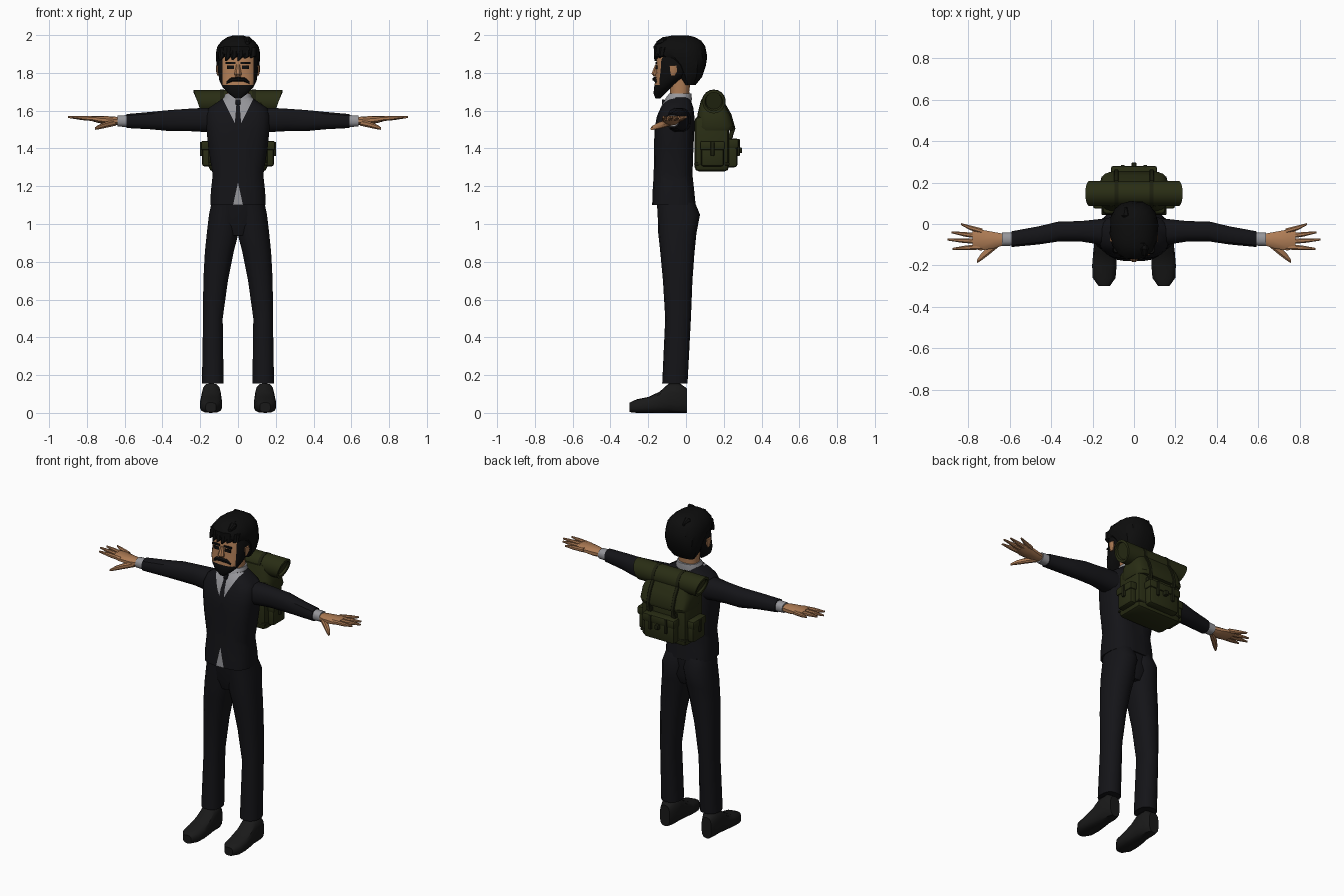
import bpy, bmesh, math, random
from mathutils import Vector

random.seed(4)
cube = bpy.data.objects.get("Cube")
if cube:
    bpy.data.objects.remove(cube, do_unlink=True)


def material(name, *rgb):
    m = bpy.data.materials.new(name)
    m.use_nodes = True
    m.diffuse_color = (*rgb, 1)
    m.node_tree.nodes["Principled BSDF"].inputs["Base Color"].default_value = (*rgb, 1)
    return m


SUIT = material("suit_black", .007, .007, .009)
HAIR = material("hair_black", .004, .004, .004)
SHOE = material("shoe_black", .01, .01, .01)
SKIN = material("skin", .42, .2, .09)
SHIRT = material("shirt_grey", .3, .3, .32)
OLIVE = material("canvas_olive", .022, .026, .007)
STRAP = material("strap_olive", .013, .015, .005)
made = []


def finish(bm, name, mats, mirror=False):
    bmesh.ops.recalc_face_normals(bm, faces=bm.faces)
    mesh = bpy.data.meshes.new(name)
    bm.to_mesh(mesh)
    bm.free()
    for m in mats:
        mesh.materials.append(m)
    ob = bpy.data.objects.new(name, mesh)
    bpy.context.collection.objects.link(ob)
    if mirror:
        ob.modifiers.new("Mirror", "MIRROR").use_mirror_merge = False
    made.append(ob)
    return ob


def loft_mesh(axis, sections, n=16, power=2.4, ripple=0):
    """Sections are (position, low a, high a, low b, high b) along the axis."""
    bm = bmesh.new()
    rings = []
    for t, a0, a1, b0, b1 in sections:
        ring = []
        for k in range(n):
            ang = 2 * math.pi * (k + .5) / n
            c, s = math.cos(ang), math.sin(ang)
            f = 1 + ripple * (-1) ** k
            a = (a0 + a1) / 2 + f * (a1 - a0) / 2 * math.copysign(abs(c) ** (2 / power), c)
            b = (b0 + b1) / 2 + f * (b1 - b0) / 2 * math.copysign(abs(s) ** (2 / power), s)
            co = {"x": (t, a, b), "y": (a, t, b), "z": (a, b, t)}[axis]
            ring.append(bm.verts.new(co))
        rings.append(ring)
    for r, q in zip(rings, rings[1:]):
        for k in range(n):
            j = (k + 1) % n
            bm.faces.new((r[k], r[j], q[j], q[k]))
    bm.faces.new(rings[0])
    bm.faces.new(rings[-1])
    bmesh.ops.recalc_face_normals(bm, faces=bm.faces)
    return bm


def loft(name, axis, sections, mat, mirror=False, **kw):
    return finish(loft_mesh(axis, sections, **kw), name, [mat], mirror)


def centred(rows):
    return [(z, -w, w, f, b) for z, w, f, b in rows]


def box(name, x, y, z, mat, bevel=.01, mirror=False):
    bm = bmesh.new()
    bmesh.ops.create_cube(bm, size=1)
    for v in bm.verts:
        v.co = [(lo + hi) / 2 + c * (hi - lo) for c, (lo, hi) in zip(v.co, (x, y, z))]
    if bevel:
        bmesh.ops.bevel(bm, geom=bm.edges[:], offset=bevel, segments=2, profile=.5, affect="EDGES")
    return finish(bm, name, [mat], mirror)


def cut(bm, point, normal):
    bmesh.ops.bisect_plane(bm, geom=bm.verts[:] + bm.edges[:] + bm.faces[:],
                           plane_co=point, plane_no=Vector(normal).normalized())


# Jacket, with shirt opening and tie cut into its front
torso = loft_mesh("z", centred([
    (1.1, .148, -.18, .052), (1.17, .145, -.178, .045), (1.26, .135, -.172, .035),
    (1.4, .158, -.17, .04), (1.5, .168, -.168, .045), (1.57, .172, -.155, .045),
    (1.615, .155, -.135, .04), (1.645, .11, -.12, .03), (1.67, .075, -.1, .02)]), n=20, power=3)
openings = [(1.5, .5), (1.22, -.22), (1.74, -.08)]
for apex, slope in openings:
    for side in (1, -1):
        cut(torso, (0, 0, apex), (side, 0, -slope))
for f in torso.faces:
    c = f.calc_center_median()
    vee, hem, tie = [abs(c.x) < slope * (c.z - apex) for apex, slope in openings]
    if f.normal.y < -.1 and (hem or (vee and not tie)):
        f.material_index = 1
finish(torso, "jacket", [SUIT, SHIRT])
box("tie_knot", (-.014, .014), (-.128, -.112), (1.63, 1.66), SUIT, .004)
loft("shirt_collar", "z", centred([(1.63, .085, -.115, .03), (1.665, .078, -.11, .032),
                                   (1.69, .068, -.09, .03)]), SHIRT)
loft("neck", "z", centred([(1.62, .066, -.09, .022), (1.7, .06, -.085, .018),
                           (1.8, .065, -.09, .03)]), SKIN)

# Sleeves, cuffs and hands
loft("sleeve", "x", [(.1, -.1, .03, 1.48, 1.61), (.17, -.1, .025, 1.485, 1.617),
                     (.26, -.085, .015, 1.49, 1.612), (.36, -.085, .014, 1.49, 1.605),
                     (.46, -.1, -.01, 1.5, 1.595), (.59, -.112, -.034, 1.507, 1.583)],
     SUIT, True, n=12)
loft("cuff", "x", [(.57, -.105, -.04, 1.512, 1.578), (.637, -.107, -.04, 1.515, 1.575)],
     SHIRT, True, n=12)
loft("palm", "x", [(.62, -.1, -.048, 1.525, 1.565), (.67, -.118, -.038, 1.522, 1.57),
                   (.74, -.13, -.025, 1.535, 1.572), (.78, -.118, -.03, 1.547, 1.572)],
     SKIN, True, n=10)
fingers = [("little_finger", -.035, .835, .0), ("ring_finger", -.06, .88, -.04),
           ("middle_finger", -.085, .9, -.075), ("index_finger", -.11, .875, -.12)]
for name, root, tip_x, tip_y in fingers:
    mid = (root + tip_y) / 2
    loft(name, "x", [(.73, root - .014, root + .014, 1.541, 1.569),
                     ((.75 + tip_x) / 2, mid - .012, mid + .012, 1.549, 1.573),
                     (tip_x, tip_y - .005, tip_y + .005, 1.561, 1.571)], SKIN, True, n=8)
loft("thumb", "x", [(.645, -.105, -.07, 1.52, 1.555), (.7, -.15, -.105, 1.508, 1.542),
                    (.74, -.18, -.145, 1.5, 1.525), (.757, -.188, -.172, 1.498, 1.512)],
     SKIN, True, n=8)

# Trousers and shoes
loft("trouser_leg", "z", [(.155, .075, .192, -.126, .008), (.5, .08, .186, -.11, .026),
                          (.7, .052, .185, -.122, .034), (.85, .022, .177, -.136, .045),
                          (.95, -.004, .167, -.147, .055), (1.05, -.01, .155, -.15, .074),
                          (1.12, -.01, .14, -.155, .045)], SUIT, True, n=14)
loft("trouser_seat", "z", centred([(.94, .06, -.13, .03), (1.0, .13, -.146, .052),
                                   (1.12, .138, -.157, .045)]), SUIT)
loft("shoe", "y", [(.004, .11, .178, .0, .13), (-.03, .092, .19, .0, .155),
                   (-.09, .09, .192, .0, .157), (-.14, .086, .198, .0, .112),
                   (-.2, .083, .203, .0, .084), (-.26, .088, .2, .0, .072),
                   (-.298, .115, .172, .004, .055)], SHOE, True, n=14, power=2.9)

# Head: face area is cut out of the beard and sideburns
head = loft_mesh("z", centred([
    (1.665, .016, -.162, -.135), (1.69, .05, -.172, -.11), (1.72, .08, -.17, -.08),
    (1.76, .1, -.163, -.03), (1.81, .107, -.16, .04), (1.87, .108, -.157, .06),
    (1.93, .09, -.14, .06)]), n=20, power=2.5)
cut(head, (0, 0, 1.735), (0, 0, 1))
for side in (1, -1):
    cut(head, (side * .082, 0, 0), (1, 0, 0))
for f in head.faces:
    c = f.calc_center_median()
    if c.z > 1.735 and abs(c.x) < .082 and f.normal.y < -.1:
        f.material_index = 1
finish(head, "head_and_beard", [HAIR, SKIN])
loft("nose", "z", centred([(1.782, .016, -.172, -.14), (1.795, .02, -.184, -.14),
                           (1.845, .009, -.164, -.14)]), SKIN, n=8)
loft("moustache", "x", [(0, -.178, -.14, 1.755, 1.779), (.035, -.174, -.14, 1.752, 1.776),
                        (.06, -.158, -.13, 1.737, 1.758)], HAIR, True, n=8)
box("eye", (.02, .058), (-.161, -.152), (1.82, 1.838), HAIR, 0, True)
box("eyebrow", (.014, .066), (-.162, -.153), (1.846, 1.857), HAIR, 0, True)
loft("ear", "z", [(1.785, .1, .11, -.08, -.06), (1.81, .1, .117, -.085, -.045),
                  (1.84, .1, .117, -.088, -.05)], SKIN, True, n=8)

# Hair cap with a wavy outline, fringe locks and crown tufts
loft("hair", "z", centred([
    (1.735, .07, -.01, .05), (1.78, .098, -.045, .085), (1.84, .112, -.085, .104),
    (1.878, .115, -.135, .11), (1.9, .116, -.166, .108), (1.94, .108, -.17, .1),
    (1.97, .085, -.15, .08), (1.99, .055, -.115, .045), (1.998, .025, -.07, .01)]),
    HAIR, n=32, ripple=.018)
for i in range(6):
    x = -.085 + i * .033
    tip = x - .012
    low = 1.862 + random.uniform(0, .014) + (.012 if i > 3 else 0)
    y = -.168 + 4 * x * x
    loft(f"fringe_lock_{i + 1}", "z", [(low, tip - .004, tip + .004, y, y + .01),
                                      (1.89, x - .02, x + .02, y - .004, y + .03),
                                      (1.935, x - .015, x + .02, y, y + .04)], HAIR, n=8)
for i in range(7):
    x, y = random.uniform(-.06, .06), -.12 + i * .027
    loft(f"crown_tuft_{i + 1}", "y", [(y - .035, x - .01, x + .01, 1.95, 1.968),
                                     (y, x - .022, x + .022, 1.95, 1.993),
                                     (y + .04, x - .006, x + .006, 1.95, 1.97)], HAIR, n=8)

# Backpack body, lid and pockets
box("pack_body", (-.155, .155), (.045, .228), (1.278, 1.57), OLIVE, .025)
loft("pack_lid", "z", centred([(1.495, .158, .06, .25), (1.515, .165, .055, .256),
                               (1.58, .16, .06, .235), (1.66, .13, .08, .19)]),
     OLIVE, n=20, power=4.5)
box("back_pocket", (-.105, .105), (.21, .272), (1.3, 1.43), OLIVE, .015)
box("back_pocket_flap", (-.112, .112), (.21, .28), (1.4, 1.452), OLIVE, .012)
box("side_pocket", (.14, .19), (.08, .2), (1.305, 1.42), OLIVE, .013, True)
box("side_pocket_flap", (.14, .197), (.074, .206), (1.39, 1.44), OLIVE, .011, True)
box("pack_base_band", (-.157, .157), (.043, .231), (1.31, 1.325), STRAP, .006)

# Bedroll with slanted, recessed ends
roll = loft_mesh("x", [(s * .235, .086, .208, 1.585, 1.71) for s in (-1, 1)], n=18, power=2)
for v in roll.verts:
    v.co.x = math.copysign(.235 - (1.71 - v.co.z) * .33, v.co.x)
caps = [f for f in roll.faces if len(f.verts) > 4]
bmesh.ops.inset_individual(roll, faces=caps, thickness=.014, depth=0)
bmesh.ops.inset_individual(roll, faces=caps, thickness=.004, depth=-.012)
finish(roll, "bedroll", [OLIVE])

# Straps and buckles
loft("bedroll_strap", "x", [(x, .083, .211, 1.582, 1.712) for x in (.075, .095)],
     STRAP, True, n=18, power=2)
loft("lid_strap", "z", [(1.44, .074, .096, .22, .24), (1.505, .074, .096, .235, .262),
                        (1.58, .074, .096, .215, .241), (1.655, .074, .096, .17, .198)],
     STRAP, True, n=8, power=6)
box("lid_buckle", (.068, .102), (.225, .248), (1.455, 1.48), STRAP, .004, True)
box("pocket_strap", (.045, .063), (.25, .285), (1.36, 1.45), STRAP, .004, True)
box("pocket_buckle", (-.012, .012), (.26, .297), (1.375, 1.405), STRAP, .006)
box("side_pocket_strap", (.18, .202), (.13, .15), (1.36, 1.435), STRAP, .004, True)

# Smooth shading with sharp creases kept
bpy.ops.object.select_all(action="DESELECT")
for ob in made:
    ob.select_set(True)
bpy.context.view_layer.objects.active = made[0]
bpy.ops.object.shade_smooth_by_angle(angle=math.radians(35))
